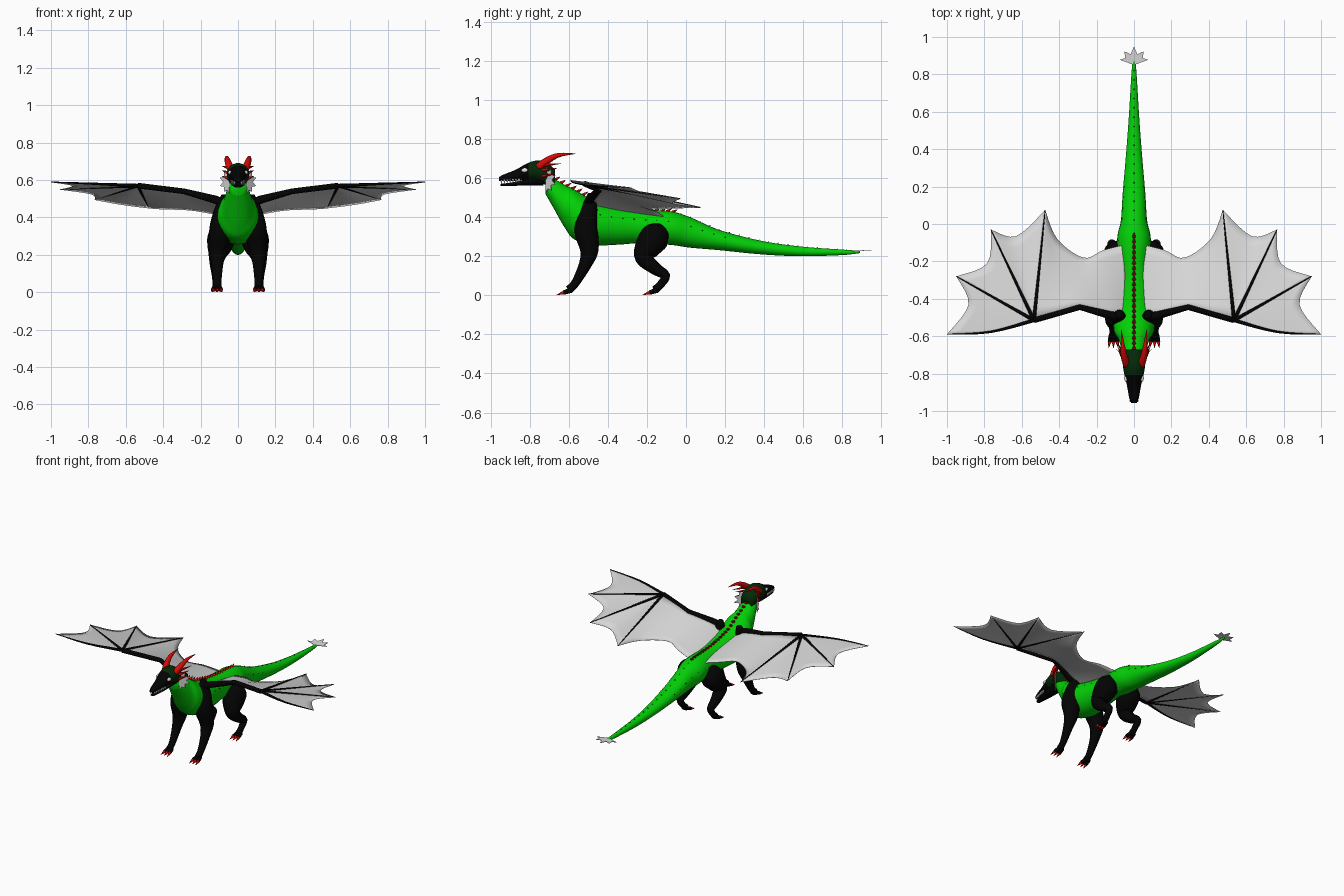
import bpy, bmesh, math
from mathutils import Vector

cube = bpy.data.objects.get("Cube")
if cube:
    bpy.data.objects.remove(cube, do_unlink=True)


def material(name, r, g, b):
    m = bpy.data.materials.new(name)
    m.use_nodes = True
    m.diffuse_color = (r, g, b, 1)
    m.node_tree.nodes["Principled BSDF"].inputs["Base Color"].default_value = (r, g, b, 1)
    return m


GREEN = material("bright green", .001, .63, .002)
DARK = material("dark green", .001, .022, .002)
BLACK = material("black", .001, .001, .001)
RED = material("horn red", .68, .003, .002)
GREY = material("membrane grey", .68, .68, .68)
WHITE = material("white", .8, .8, .8)


def finish(name, bm, mats, smooth=True):
    bmesh.ops.recalc_face_normals(bm, faces=bm.faces)
    me = bpy.data.meshes.new(name)
    bm.to_mesh(me)
    bm.free()
    for m in mats:
        me.materials.append(m)
    for p in me.polygons:
        p.use_smooth = smooth
    ob = bpy.data.objects.new(name, me)
    bpy.context.collection.objects.link(ob)
    return ob


def spline(points, steps):
    """Smooth curve through tuples of any length."""
    pts = [Vector(p) for p in points]
    out = []
    for i in range(len(pts) - 1):
        a, b, c, d = pts[max(i - 1, 0)], pts[i], pts[i + 1], pts[min(i + 2, len(pts) - 1)]
        for k in range(steps):
            t = k / steps
            out.append(b + (c - a) * (t / 2) + (a * 2 - b * 5 + c * 4 - d) * (t * t / 2)
                       + (b * 3 - a - c * 3 + d) * (t ** 3 / 2))
    return out + [pts[-1]]


def add_tube(bm, stations, steps=4, sides=12, upright=False):
    """Loft ellipses through (x, y, z, width radius, height radius)."""
    path = spline(stations, steps)
    rings = []
    for i, st in enumerate(path):
        pos = Vector(st[:3])
        tan = Vector(path[min(i + 1, len(path) - 1)][:3]) - Vector(path[max(i - 1, 0)][:3])
        u, v = Vector((1, 0, 0)), Vector((0, 0, 1))
        if not upright:
            tan.normalize()
            ref = u if abs(tan.x) < .75 else v
            u = (ref - tan * ref.dot(tan)).normalized()
            v = tan.cross(u)
        angles = [math.tau * k / sides for k in range(sides)]
        rings.append([bm.verts.new(pos + u * st[3] * math.cos(a) + v * st[4] * math.sin(a))
                      for a in angles])
    for a, b in zip(rings, rings[1:]):
        for k in range(sides):
            n = (k + 1) % sides
            bm.faces.new((a[k], a[n], b[n], b[k]))
    bm.faces.new(rings[0])
    bm.faces.new(rings[-1])


def tube(name, stations, mat, **options):
    bm = bmesh.new()
    add_tube(bm, stations, **options)
    return finish(name, bm, [mat])


def add_spike(bm, base, tip, r):
    add_tube(bm, [(*base, r, r), (*tip, r * .08, r * .08)], steps=1, sides=6)


def flip(points, s):
    return [(p[0] * s, *p[1:]) for p in points]


def round_path(points):
    return [(*p, p[-1]) for p in points]


# Body, neck and tail as one loft: y, z, half width, half height
BODY = [(-.72, .57, .045, .05), (-.68, .525, .062, .075), (-.62, .455, .082, .11),
        (-.57, .413, .108, .128), (-.47, .371, .112, .114), (-.35, .357, .095, .098),
        (-.24, .353, .08, .087), (-.08, .344, .09, .086), (.02, .322, .07, .078),
        (.17, .283, .06, .052), (.38, .245, .042, .035), (.585, .225, .027, .025),
        (.8, .22, .014, .014), (.89, .222, .006, .006)]
tube("body", [(0, *p) for p in BODY], GREEN, steps=6, sides=24, upright=True)


def body_at(y):
    for a, b in zip(BODY, BODY[1:]):
        if a[0] <= y <= b[0]:
            return Vector(a).lerp(Vector(b), (y - a[0]) / (b[0] - a[0]))


# Spines along the back, with tiny dark ones on the tail and flanks
def spine_row(name, start, end, count, height, r, mat, angle=90):
    bm = bmesh.new()
    for i in range(count):
        y, z, rx, rz = body_at(start + (end - start) * i / (count - 1))
        for s in ((1,) if angle == 90 else (1, -1)):
            out = Vector((s * math.cos(math.radians(angle)), 0, math.sin(math.radians(angle))))
            base = Vector((out.x * rx, y, z + out.z * rz))
            add_spike(bm, base - out * .003, base + out * height + Vector((0, height * 2, 0)), r)
    finish(name, bm, [mat])


spine_row("back_spines", -.67, -.07, 22, .013, .011, RED)
spine_row("tail_spines", -.03, .82, 18, .003, .004, DARK)
spine_row("flank_scales", -.44, .2, 12, .002, .004, DARK, 24)

# Head: dark green skull that turns black along the snout
skull = tube("skull", [(0, -.67, .6, .045, .045), (0, -.72, .625, .058, .06),
                       (0, -.77, .638, .058, .052), (0, -.82, .632, .048, .041),
                       (0, -.87, .615, .036, .029), (0, -.93, .602, .025, .018),
                       (0, -.957, .596, .015, .01)], DARK, sides=18, upright=True)
skull.data.materials.append(BLACK)
for face in skull.data.polygons:
    face.material_index = int(face.center.y < -.805)
tube("lower_jaw", [(0, -.73, .592, .042, .032), (0, -.82, .578, .036, .016),
                   (0, -.9, .568, .023, .009), (0, -.95, .565, .013, .006)],
     BLACK, sides=14, upright=True)
bm = bmesh.new()
for s in (1, -1):
    for i in range(7):
        y, x = -.855 - i * .015, .034 - i * .0026
        add_spike(bm, (s * x, y, .597 - i * .001), (s * x, y, .572), .0065)
finish("teeth", bm, [WHITE])


# Spiky webbed fan, drawn in the plane of two axes
def fan(name, centre, along, across, spread, count, radius):
    bm = bmesh.new()
    c, along, across = Vector(centre), Vector(along), Vector(across)
    hub = bm.verts.new(c)
    rim = []
    for i in range(count * 2 - 1):
        a = math.radians(spread) * (i / (count - 1) - 1)
        r = radius * (.6 if i % 2 else 1 - .2 * abs(math.sin(a)))
        rim.append(bm.verts.new(c + along * r * math.cos(a) + across * r * math.sin(a)))
    for a, b in zip(rim, rim[1:]):
        bm.faces.new((hub, a, b))
    ob = finish(name, bm, [GREY], False)
    ob.modifiers.new("thickness", "SOLIDIFY").thickness = .003


fan("tail_fan", (0, .85, .228), (0, 1, .05), (1, 0, 0), 70, 5, .1)


# Wing membrane: rays from a root line to a trailing edge
def membrane(name, root, edge, s, bow=0):
    rows, rays = 8, list(zip(spline(flip(root, s), 5), spline(flip(edge, s), 5)))
    bm = bmesh.new()
    grid = []
    for j, (a, b) in enumerate(rays):
        fade = 1 - j / (len(rays) - 1)
        grid.append([bm.verts.new(a.lerp(b, i / rows)
                     + Vector((0, bow * fade * 4 * (i / rows) * (1 - i / rows), 0)))
                     for i in range(rows + 1)])
    for a, b in zip(grid, grid[1:]):
        for i in range(rows):
            bm.faces.new((a[i], a[i + 1], b[i + 1], b[i]))
    bmesh.ops.remove_doubles(bm, verts=bm.verts, dist=.0001)
    ob = finish(name, bm, [GREY])
    ob.modifiers.new("thickness", "SOLIDIFY").thickness = .002


WRIST, ELBOW = (.535, -.515, .57), (.29, -.445, .54)
TIPS = [(1, -.59, .59), (.95, -.28, .55), (.765, -.03, .495), (.475, .075, .45)]
SCALLOPS = [(.885, -.43, .57), (.785, -.21, .525), (.63, -.065, .47)]

for side, s in (("left", 1), ("right", -1)):
    # Wing arm, fingers and webbing
    arm = [(.05, -.5, .46, .026), (.12, -.49, .495, .022), (*ELBOW, .015), (*WRIST, .015)]
    tube(side + "_wing_arm", round_path(flip(arm, s)), BLACK, steps=1)
    for i, tip in enumerate(TIPS):
        middle = Vector(WRIST).lerp(Vector(tip), .5)
        middle.y -= .025 if i == 0 else 0
        bone = [(*WRIST, .01), (*middle, .006), (*tip, .002)]
        tube(f"{side}_wing_finger_{i + 1}", round_path(flip(bone, s)), BLACK, sides=8)
    for i, dip in enumerate(SCALLOPS):
        membrane(f"{side}_outer_web_{i + 1}", [WRIST] * 3, [TIPS[i], dip, TIPS[i + 1]], s,
                 -.025 if i == 0 else 0)
    membrane(side + "_inner_web",
             [WRIST, (.41, -.48, .56), ELBOW, (.13, -.49, .5), (.04, -.49, .455)],
             [TIPS[3], (.41, -.08, .445), (.27, -.18, .44), (.165, -.14, .425), (.05, -.11, .4)], s)

    # Legs, toes and claws
    front = [(.07, -.485, .52, .018), (.085, -.495, .44, .042), (.093, -.512, .34, .06),
             (.105, -.495, .235, .048), (.11, -.515, .16, .033), (.11, -.565, .065, .022),
             (.11, -.6, .028, .022)]
    hind = [(.065, -.12, .33, .045), (.085, -.155, .3, .075), (.1, -.2, .24, .065),
            (.112, -.215, .19, .045), (.117, -.155, .135, .032), (.118, -.105, .1, .024),
            (.116, -.13, .055, .02), (.115, -.16, .027, .021)]
    for part, leg in (("front", front), ("hind", hind)):
        tube(f"{side}_{part}_leg", round_path(flip(leg, s)), BLACK, sides=16)
        x, y = leg[-1][:2]
        toes, claws = bmesh.new(), bmesh.new()
        for k in (-1, 0, 1):
            knuckle = Vector((s * x + k * .02, y - .026, .014))
            add_tube(toes, round_path([(s * x + k * .01, y + .01, .026, .014),
                                       (*knuckle, .011)]), sides=8)
            add_spike(claws, knuckle, knuckle + Vector((k * .005, -.036, -.012)), .011)
        finish(f"{side}_{part}_toes", toes, [BLACK])
        finish(f"{side}_{part}_claws", claws, [RED])

    # Horns, cheek spikes, eye and ear frill
    horn = [(.037, -.755, .655, .021), (.052, -.71, .69, .018), (.06, -.65, .718, .011),
            (.068, -.565, .725, .001)]
    tube(side + "_horn", round_path(flip(horn, s)), RED)
    bm = bmesh.new()
    for z, reach in ((.665, .1), (.64, .075), (.61, .06)):
        add_spike(bm, (s * .05, -.735, z), (s * .085, -.735 + reach, z + .01), .01)
    finish(side + "_cheek_spikes", bm, [RED])
    bm = bmesh.new()
    bmesh.ops.create_uvsphere(bm, u_segments=12, v_segments=8, radius=.014)
    eye = finish(side + "_eye", bm, [WHITE])
    eye.location, eye.scale = (s * .043, -.825, .64), (.7, 1.3, .8)
    fan(side + "_ear_frill", (s * .045, -.72, .59), (s * .72, .69, 0), (0, 0, 1), 85, 6, .08)
